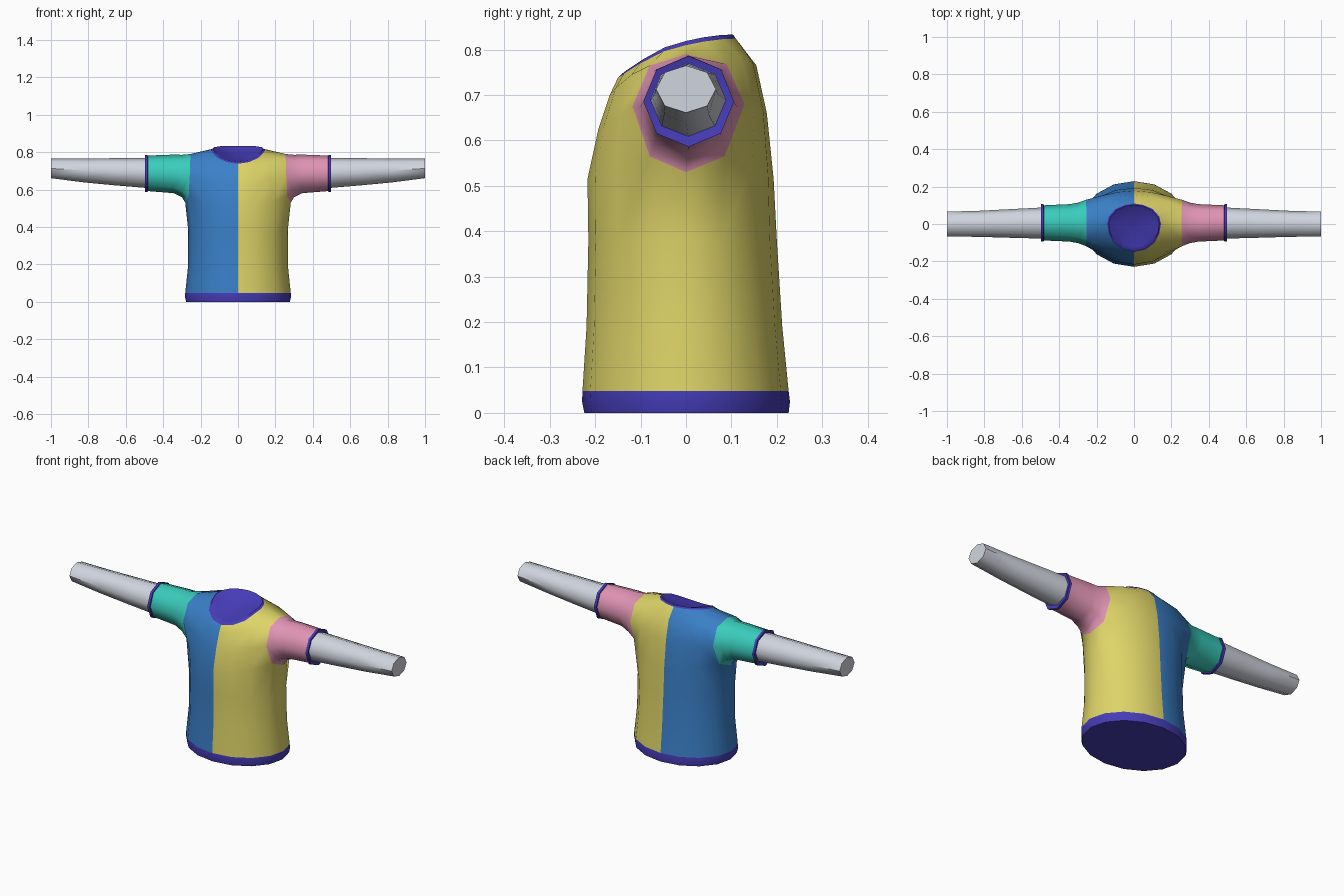
import bpy, bmesh, math
from mathutils import Vector

if "Cube" in bpy.data.objects:
    bpy.data.objects.remove(bpy.data.objects["Cube"])


def lin(c):
    c /= 255
    return c / 12.92 if c < 0.04045 else ((c + 0.055) / 1.055) ** 2.4


def material(name, r, g, b):
    m = bpy.data.materials.new(name)
    m.diffuse_color = (lin(r), lin(g), lin(b), 1)
    m.use_nodes = True
    m.node_tree.nodes["Principled BSDF"].inputs["Base Color"].default_value = m.diffuse_color
    return m


YELLOW, BLUE, PINK, TEAL, PURPLE = range(5)
shirt_mats = [material("yellow", 222, 212, 104), material("blue", 58, 128, 200),
              material("pink", 224, 148, 180), material("teal", 58, 204, 188),
              material("purple", 70, 60, 184)]
grey = material("pale grey", 208, 213, 222)


def finish(bm, name, mats, angle):
    bmesh.ops.remove_doubles(bm, verts=bm.verts, dist=0.0005)
    bmesh.ops.recalc_face_normals(bm, faces=bm.faces)
    mesh = bpy.data.meshes.new(name)
    bm.to_mesh(mesh)
    bm.free()
    for m in mats:
        mesh.materials.append(m)
    obj = bpy.data.objects.new(name, mesh)
    bpy.context.collection.objects.link(obj)
    bpy.ops.object.select_all(action='DESELECT')
    obj.select_set(True)
    bpy.context.view_layer.objects.active = obj
    bpy.ops.object.shade_smooth_by_angle(angle=math.radians(angle))


def face(bm, pts, mat=0):
    bm.faces.new([bm.verts.new(p) for p in pts]).material_index = mat


def loft(bm, a, b, mat=0, closed=False, skip=()):
    n = len(a)
    for i in range(n if closed else n - 1):
        if i not in skip:
            j = (i + 1) % n
            face(bm, (a[i], a[j], b[j], b[i]), mat)


def half_ring(z, w, front, back):
    """Half oval from centre front round the side to centre back."""
    pts = []
    for i in range(9):
        t = math.pi * (i / 8 - 0.5)
        pts.append((w * math.cos(t), (front if i < 4 else back) * math.sin(t), z))
    pts[0], pts[8] = (0, -front, z), (0, back, z)
    return pts


def sleeve_ring(x, cy, cz, ry, rz):
    """Eight points, starting at the lower front."""
    return [(x, cy + ry * math.sin(t), cz - rz * math.cos(t))
            for t in (math.pi / 4 * (k - 1) for k in range(8))]


# Torso rings, bottom to neck
hem = [half_ring(0, .277, .224, .226), half_ring(.025, .283, .229, .229),
       half_ring(.048, .282, .228, .226)]
body = [hem[-1], half_ring(.19, .267, .219, .212), half_ring(.38, .266, .215, .2)]
chest = [(0, -.217, .515), (.1, -.2, .52), (.19, -.155, .535), (.264, -.08, .565),
         (.282, 0, .53), (.264, .085, .565), (.185, .145, .54), (.1, .181, .525), (0, .193, .515)]
armpit = [(0, -.193, .625), (.09, -.18, .635), (.18, -.147, .655), (.258, -.118, .675),
          (.26, 0, .68), (.258, .129, .68), (.18, .15, .67), (.09, .17, .665), (0, .178, .66)]
shoulder = [(0, -.168, .7), (.085, -.155, .715), (.165, -.12, .745), (.255, -.08, .765),
            (.255, 0, .79), (.255, .09, .768), (.17, .122, .78), (.09, .147, .772), (0, .155, .765)]
neck = [(0, -.15, .738), (.06, -.137, .747), (.11, -.1, .77), (.135, -.05, .796),
        (.144, 0, .81), (.135, .04, .818), (.1, .08, .823), (.05, .102, .824), (0, .11, .824)]
neck_top = [(x * .94, y * .94, z + .009) for x, y, z in neck]
neck_in = [(x * .8, y * .8 - .003, .795 + (z - .795) * .8) for x, y, z in neck]
neck_mid = (0, -.015, .775)

# Armhole loop and sleeve sections
hole = [chest[3], chest[4], chest[5], armpit[5], shoulder[5], shoulder[4], shoulder[3], armpit[3]]
sleeve = [hole, sleeve_ring(.3, .006, .673, .108, .113), sleeve_ring(.345, .006, .684, .1, .103),
          sleeve_ring(.482, .006, .687, .094, .095)]
cuff = [sleeve[-1], sleeve_ring(.484, .006, .686, .1, .1), sleeve_ring(.498, .006, .686, .1, .1),
        sleeve_ring(.494, .005, .689, .083, .08)]

bm = bmesh.new()
for side, cloth, arm_cloth in ((1, YELLOW, PINK), (-1, BLUE, TEAL)):
    def S(ring):
        return [(side * x, y, z) for x, y, z in ring]

    for a, b in zip(hem, hem[1:]):
        loft(bm, S(a), S(b), PURPLE)
    for a, b in zip(body, body[1:] + [chest]):
        loft(bm, S(a), S(b), cloth)
    for a, b in ((chest, armpit), (armpit, shoulder)):
        loft(bm, S(a), S(b), cloth, skip=(3, 4))
    loft(bm, S(shoulder), S(neck), cloth)
    # Neck band and sunken neck opening
    loft(bm, S(neck), S(neck_top), PURPLE)
    loft(bm, S(neck_top), S(neck_in), PURPLE)
    inner = S(neck_in)
    for p, q in zip(inner, inner[1:]):
        face(bm, (p, q, neck_mid), PURPLE)
    # Closed underside
    face(bm, S(hem[0]), PURPLE)
    # Sleeve and cuff
    for a, b in zip(sleeve, sleeve[1:]):
        loft(bm, S(a), S(b), arm_cloth, closed=True)
    for a, b in zip(cuff, cuff[1:]):
        loft(bm, S(a), S(b), PURPLE, closed=True)
finish(bm, "shirt", shirt_mats, 50)

# Tapered arms
arm = [sleeve_ring(.494, .005, .689, .083, .08), sleeve_ring(.65, .003, .695, .077, .073),
       sleeve_ring(.82, .001, .702, .07, .064), sleeve_ring(1, 0, .713, .066, .052)]
for side, name in ((1, "right_arm"), (-1, "left_arm")):
    bm = bmesh.new()
    rings = [[(side * x, y, z) for x, y, z in r] for r in arm]
    for a, b in zip(rings, rings[1:]):
        loft(bm, a, b, closed=True)
    face(bm, rings[-1])
    bmesh.ops.remove_doubles(bm, verts=bm.verts, dist=0.0005)
    bmesh.ops.recalc_face_normals(bm, faces=bm.faces)
    finish(bm, name, [grey], 50)
